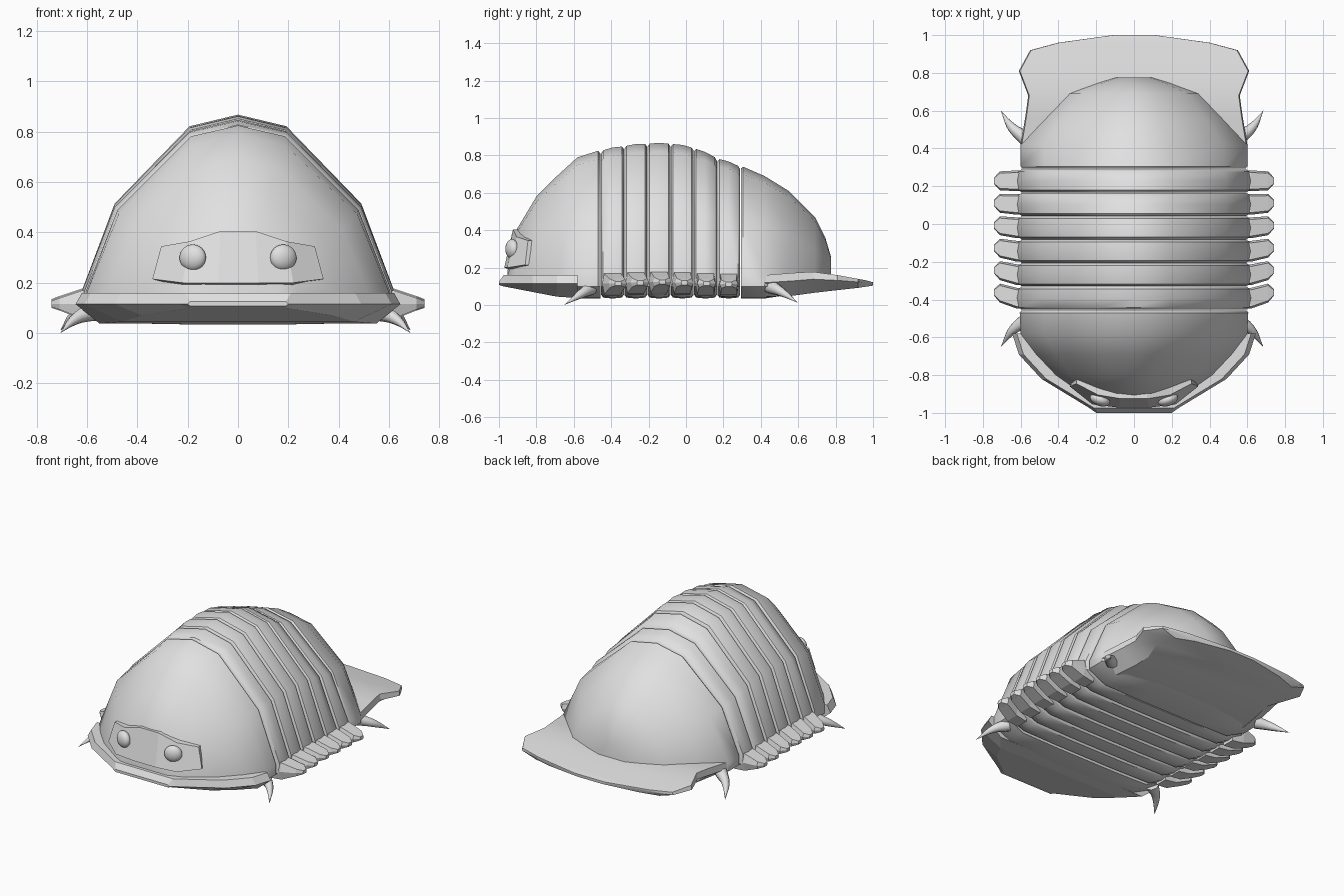
import bpy, bmesh, math
from mathutils import Vector

old = bpy.data.objects.get("Cube")
if old:
    bpy.data.objects.remove(old, do_unlink=True)

shell = bpy.data.materials.new("pale_grey")
shell.use_nodes = True
shell.diffuse_color = (0.75, 0.75, 0.75, 1)
shell.node_tree.nodes["Principled BSDF"].inputs["Base Color"].default_value = shell.diffuse_color


def smooth(ob, angle):
    bpy.ops.object.select_all(action='DESELECT')
    ob.select_set(True)
    bpy.context.view_layer.objects.active = ob
    bpy.ops.object.shade_smooth_by_angle(angle=math.radians(angle))


def loft(name, rings, angle=0):
    """Skin a row of closed rings and cap both ends."""
    bm = bmesh.new()
    rows = [[bm.verts.new(p) for p in ring] for ring in rings]
    n = len(rows[0])
    for a, b in zip(rows, rows[1:]):
        for i in range(n):
            j = (i + 1) % n
            bm.faces.new((a[i], a[j], b[j], b[i]))
    bm.faces.new(rows[0])
    bm.faces.new(rows[-1])
    bmesh.ops.recalc_face_normals(bm, faces=bm.faces)
    me = bpy.data.meshes.new(name)
    bm.to_mesh(me)
    bm.free()
    ob = bpy.data.objects.new(name, me)
    bpy.context.collection.objects.link(ob)
    me.materials.append(shell)
    if angle:
        smooth(ob, angle)
    return ob


def mirrored(half):
    """Close a half section that runs from the +x top to the +x bottom."""
    return half + [(-x, y, z) for x, y, z in reversed(half) if x > 0]


# Domed body section: width, crown height and belly height vary along y
def section(y, w, h, low=0.04):
    base = max(low, 0.1)
    dome = [(0, 1), (0.31, 0.94), (0.79, 0.54), (1, 0.09)]
    half = [(w * x, y, base + (h - base) * t) for x, t in dome]
    half += [(w, y, base), (w * 0.8, y, low), (w * 0.35, y, low - 0.005), (0, y, low - 0.005)]
    return mirrored(half)


loft("head_shell", [section(*r) for r in [
    (-0.955, 0.19, 0.18, 0.13), (-0.92, 0.25, 0.38, 0.12), (-0.8, 0.42, 0.58, 0.1),
    (-0.69, 0.52, 0.69, 0.06), (-0.58, 0.6, 0.79), (-0.47, 0.605, 0.825), (-0.458, 0.595, 0.81)]], 40)

loft("tail_shell", [section(*r) for r in [
    (0.293, 0.59, 0.73), (0.305, 0.6, 0.74), (0.42, 0.6, 0.69), (0.55, 0.485, 0.61, 0.06),
    (0.69, 0.36, 0.47, 0.09), (0.745, 0.21, 0.36, 0.1), (0.775, 0.11, 0.26, 0.11)]], 40)

# Six overlapping bands, each with a flap on both sides
crowns = [0.83, 0.855, 0.868, 0.868, 0.845, 0.79, 0.745]
start, step = -0.455, 0.1243
for i in range(6):
    y0 = start + i * step
    rings = []
    for t, shrink in [(0.01, 0.02), (0.1, 0.005), (0.5, 0), (0.9, 0.005), (0.99, 0.02)]:
        crown = crowns[i] + (crowns[i + 1] - crowns[i]) * t
        width = 0.595 if shrink == 0.02 else 0.62 - 2 * shrink
        rings.append(section(y0 + t * step, width, crown - shrink, 0.04 + shrink))
    loft(f"band_{i + 1}", rings, 40)

    yc = y0 + step / 2
    drift = 0.03 * (1 - i / 5)
    lift = 0.012 * (1 - abs(i - 2) / 3)
    for side, label in [(1, "left"), (-1, "right")]:
        flap = []
        for x, dy, hw, lo, hi in [(0.54, 0, 0.05, 0.045, 0.16), (0.62, 0, 0.055, 0.055, 0.165),
                                  (0.71, 0.9, 0.05, 0.09, 0.135), (0.74, 1, 0.018, 0.1, 0.123)]:
            y, mid = yc + drift * dy, (lo + hi) / 2
            flap.append([(side * x, y + a * hw, z + lift) for a, z in
                         [(-0.8, lo), (0.8, lo), (1, mid), (0.8, hi), (-0.8, hi), (-1, mid)]])
        loft(f"{label}_flap_{i + 1}", flap)

# Front skirt: flat top, widest rim, narrower underside
skirt = []
for y, top, rim, under, low in [(-0.58, 0.62, 0.645, 0.55, 0.038), (-0.69, 0.585, 0.61, 0.46, 0.045),
                                (-0.82, 0.465, 0.49, 0.38, 0.07), (-0.975, 0.21, 0.235, 0.19, 0.1)]:
    skirt.append(mirrored([(top, y, 0.16), (rim, y, 0.115), (under, y, low)]))
skirt.append(mirrored([(0.19, -1, 0.125), (0.2, -1, 0.115), (0.19, -1, 0.108)]))
loft("front_skirt", skirt)

# Tail fan
fan = []
for y, x, top, low in [(0.42, 0.6, 0.16, 0.045), (0.57, 0.575, 0.172, 0.05), (0.68, 0.56, 0.178, 0.065),
                       (0.81, 0.61, 0.16, 0.08), (0.92, 0.55, 0.14, 0.092),
                       (0.96, 0.4, 0.133, 0.098), (1, 0.11, 0.122, 0.104)]:
    rim = top - 0.035 * (top - low) / 0.1
    fan.append(mirrored([(x * 0.99, y, top), (x, y, rim), (x * 0.82, y, low)]))
loft("tail_fan", fan, 25)

# Face plate, bent around the front of the head
half_face = [
    [(0.07, -0.86, 0.4), (0.07, -0.925, 0.405), (0.08, -0.972, 0.2), (0.08, -0.9, 0.175)],
    [(0.19, -0.84, 0.365), (0.19, -0.905, 0.365), (0.22, -0.955, 0.2), (0.21, -0.88, 0.18)],
    [(0.3, -0.81, 0.345), (0.305, -0.845, 0.345), (0.34, -0.86, 0.215), (0.32, -0.82, 0.21)]]
loft("face_plate", [[(-x, y, z) for x, y, z in r] for r in reversed(half_face)] + half_face)

# Eyes
for side, label in [(1, "left"), (-1, "right")]:
    bpy.ops.mesh.primitive_uv_sphere_add(segments=20, ring_count=12, radius=0.055,
                                         location=(side * 0.18, -0.93, 0.3))
    eye = bpy.context.object
    eye.name = f"{label}_eye"
    eye.scale = (1, 0.6, 0.95)
    eye.rotation_euler.z = side * 0.35
    eye.data.materials.append(shell)
    smooth(eye, 60)


# Curved claws
def claw(name, points):
    cu = bpy.data.curves.new(name, 'CURVE')
    cu.dimensions = '3D'
    cu.bevel_depth = 0.04
    cu.bevel_resolution = 2
    cu.use_fill_caps = True
    sp = cu.splines.new('BEZIER')
    sp.resolution_u = 6
    sp.bezier_points.add(len(points) - 1)
    for bp, co, r in zip(sp.bezier_points, points, (1, 0.62, 0.01)):
        bp.co = Vector(co)
        bp.radius = r
        bp.handle_left_type = bp.handle_right_type = 'AUTO'
    cu.materials.append(shell)
    ob = bpy.data.objects.new(name, cu)
    bpy.context.collection.objects.link(ob)
    bpy.ops.object.select_all(action='DESELECT')
    ob.select_set(True)
    bpy.context.view_layer.objects.active = ob
    bpy.ops.object.convert(target='MESH')
    smooth(bpy.context.object, 50)


for side, label in [(1, "left"), (-1, "right")]:
    shift = -0.01
    for where, path in [("front", [(0.56, -0.51, 0.09), (0.63, -0.56, 0.06), (0.695, -0.65, 0.001)]),
                        ("rear", [(0.56, 0.45, 0.1), (0.635, 0.51, 0.07), (0.695, 0.6, 0.012)])]:
        claw(f"{label}_{where}_claw", [(side * x + shift, y, z) for x, y, z in path])
